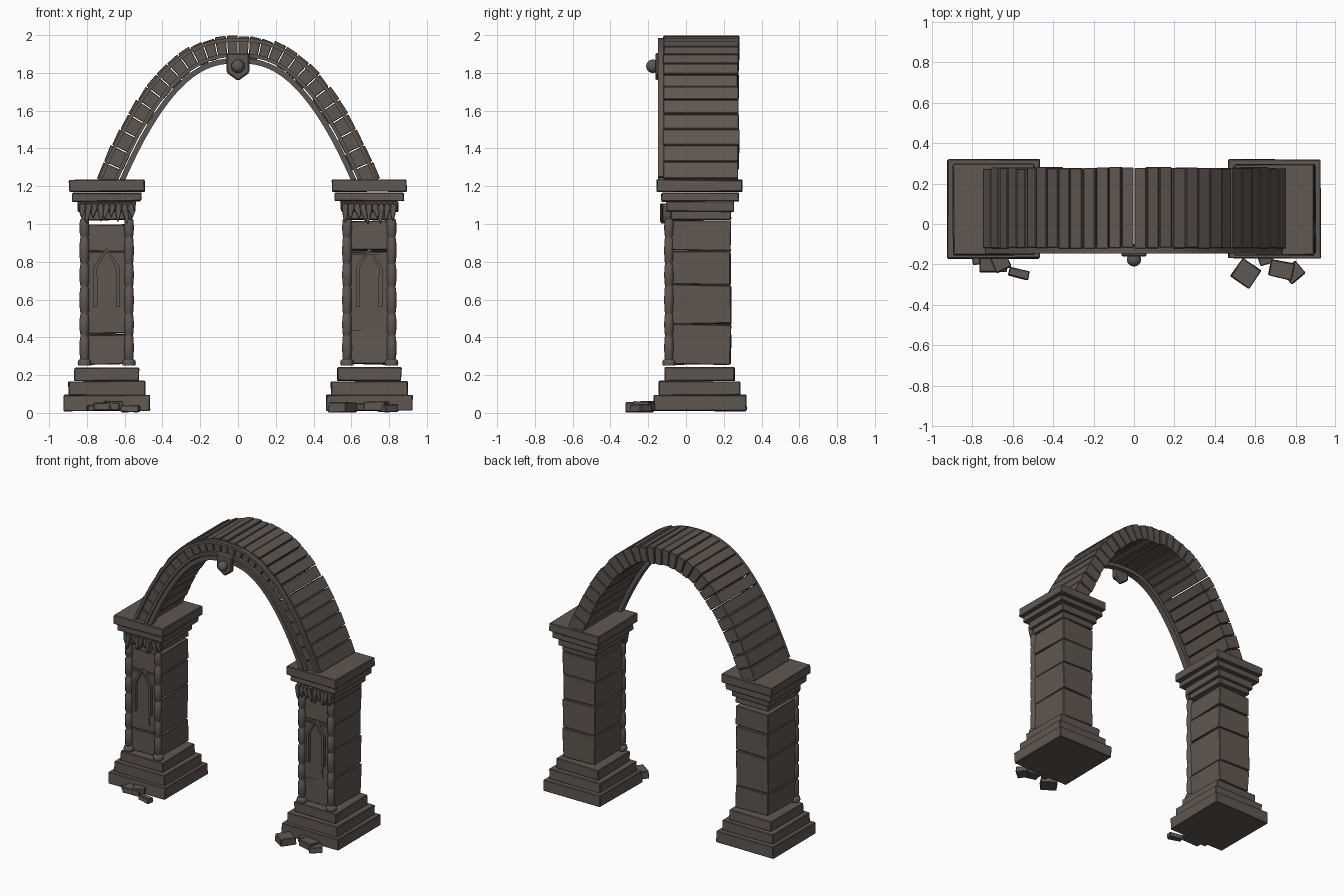
import bpy, bmesh, math, random
from mathutils import Vector, Matrix

if "Cube" in bpy.data.objects:
    bpy.data.objects.remove(bpy.data.objects["Cube"])

random.seed(4)
stone = bpy.data.materials.new("brown grey stone")
stone.diffuse_color = (0.118, 0.094, 0.08, 1)
stone.use_nodes = True
stone.node_tree.nodes["Principled BSDF"].inputs["Base Color"].default_value = stone.diffuse_color


def finish(bm, name, bevel=0.0):
    bmesh.ops.recalc_face_normals(bm, faces=bm.faces)
    me = bpy.data.meshes.new(name)
    bm.to_mesh(me)
    bm.free()
    me.materials.append(stone)
    ob = bpy.data.objects.new(name, me)
    bpy.context.collection.objects.link(ob)
    if bevel:
        m = ob.modifiers.new("worn edges", 'BEVEL')
        m.width = bevel
        m.segments = 1
    return ob


def hexa(bm, corners):
    """Six-sided block from 4 front corners followed by 4 back corners."""
    v = [bm.verts.new(c) for c in corners]
    for f in ((0, 1, 2, 3), (7, 6, 5, 4), (0, 4, 5, 1), (1, 5, 6, 2), (2, 6, 7, 3), (3, 7, 4, 0)):
        bm.faces.new([v[i] for i in f])


def block(name, x0, x1, y0, y1, z0, z1, jitter=0.003, bevel=0.004):
    bm = bmesh.new()
    c = [(x0, y0, z0), (x1, y0, z0), (x1, y0, z1), (x0, y0, z1),
         (x0, y1, z0), (x1, y1, z0), (x1, y1, z1), (x0, y1, z1)]
    hexa(bm, [Vector(p) + Vector([random.uniform(-jitter, jitter) for _ in range(3)]) for p in c])
    return finish(bm, name, bevel)


def prism(name, pts, y0, y1, bevel=0.0):
    """Front-facing outline of (x, z) points, extruded along y."""
    bm = bmesh.new()
    f = bm.faces.new([bm.verts.new((x, y0, z)) for x, z in pts])
    g = bmesh.ops.extrude_face_region(bm, geom=[f])
    bmesh.ops.translate(bm, verts=[e for e in g["geom"] if isinstance(e, bmesh.types.BMVert)],
                        vec=(0, y1 - y0, 0))
    return finish(bm, name, bevel)


def strip(name, path, w, y0, y1):
    """Raised strip along an (x, z) polyline, mitred at its corners."""
    ps = [Vector(p) for p in path]
    rows = []
    for i, p in enumerate(ps):
        d = (ps[min(i + 1, len(ps) - 1)] - ps[max(i - 1, 0)]).normalized()
        n = Vector((-d.y, d.x)) * w / 2
        rows.append((p + n, p - n))
    return prism(name, [r[0] for r in rows] + [r[1] for r in reversed(rows)], y0, y1)


def lathe(name, prof, x, y, n=12):
    bm = bmesh.new()
    rings = [[bm.verts.new((x + r * math.cos(2 * math.pi * k / n), y + r * math.sin(2 * math.pi * k / n), z))
              for k in range(n)] for r, z in prof]
    for a, b in zip(rings, rings[1:]):
        for k in range(n):
            bm.faces.new((a[k], a[(k + 1) % n], b[(k + 1) % n], b[k]))
    bm.faces.new(rings[0])
    bm.faces.new(rings[-1])
    ob = finish(bm, name)
    for p in ob.data.polygons:
        p.use_smooth = len(p.vertices) == 4
    return ob


# ---- Piers ----
for side, cx, splits in (("left", -0.695, (0.255, 0.42, 0.68, 0.853, 1.0)),
                         ("right", 0.695, (0.255, 0.47, 0.68, 0.855, 1.02))):
    # stepped base and capital slabs: half width, y range, z range
    for nm, hw, y0, y1, z0, z1 in (("base_slab", .228, -.170, .320, .01, .094),
                                   ("base_step", .204, -.142, .286, .092, .168),
                                   ("base_plinth", .170, -.112, .258, .170, .240),
                                   ("capital_neck", .132, -.082, .238, 1.022, 1.07),
                                   ("capital_collar", .152, -.102, .252, 1.065, 1.12),
                                   ("capital_slab", .183, -.13, .279, 1.12, 1.165),
                                   ("capital_top", .199, -.155, .296, 1.172, 1.234)):
        block(f"{side}_{nm}", cx - hw, cx + hw, y0, y1, z0, z1)
    # shaft courses
    for a, b in zip(splits, splits[1:]):
        block(f"{side}_shaft_block", cx - .13, cx + .13, -.085, .236, a + .003, b - .003, .005)
    # pointed niche moulding and crack on the front
    strip(f"{side}_niche_frame", [(cx - .06, .56), (cx - .06, .77), (cx, .865), (cx + .06, .77), (cx + .06, .56)],
          .02, -.11, -.08)
    prism(f"{side}_niche_panel", [(cx - .1, .435), (cx + .1, .435), (cx + .1, .84), (cx - .1, .84)],
          -.091, -.08)
    strip(f"{side}_crack", [(cx + .05, .65), (cx + .04, .59), (cx + .055, .55), (cx + .042, .52), (cx + .05, .47)],
          .008, -.098, -.08)
    # slim corner columns made of gently swelling drums
    joints = [.28, .41, .525, .67, .79, .93, 1.03]
    prof = [(.034, .25), (.036, .265), (.032, .28), (.021, .285)]
    for a, b in zip(joints, joints[1:]):
        h = b - a
        prof += [(.020, a + .004), (.0245, a + .012), (.0255, a + h * .5), (.0245, b - .012), (.020, b - .004)]
    for s in (-1, 1):
        lathe(f"{side}_corner_column", prof, cx + s * .118, -.09)
    # leaf carving under the capital
    for k in range(9):
        x = cx - .128 + k * .032
        tip = random.uniform(.995, 1.035)
        dx = random.uniform(-.012, .012)
        prism(f"{side}_capital_leaf", [(x - .015, 1.108), (x - .018, 1.08), (x + dx - .011, tip + .025),
                                       (x + dx, tip), (x + dx + .012, tip + .03), (x + .016, 1.085),
                                       (x + .014, 1.108)], random.uniform(-.138, -.108), -.08, .003)


# ---- Arch: outer curve sampled by arc length ----
def curve(x):
    return Vector((x, 2.0 - .76 * (abs(x) / .757) ** 2.38))


def at(x, depth):
    t = (curve(x + .001) - curve(x - .001)).normalized()
    return curve(x) + Vector((t.y, -t.x)) * depth


xs = [.757 * i / 400 for i in range(401)]
length = [0.0]
for a, b in zip(xs, xs[1:]):
    length.append(length[-1] + (curve(b) - curve(a)).length)


def x_at(s):
    for i in range(400):
        if length[i + 1] >= s:
            return xs[i] + (xs[i + 1] - xs[i]) * (s - length[i]) / (length[i + 1] - length[i])
    return .757


# wedge stones, shorter towards the crown
N = 14
sizes = [.062 + .038 * i / (N - 1) for i in range(N)]
scale = length[-1] / sum(sizes)
for s in (-1, 1):
    pos = 0.0
    for i, sz in enumerate(sizes):
        a, b = pos + .003, pos + sz * scale - .003
        pos += sz * scale
        xa, xb = x_at(a) * s, x_at(min(b, length[-1] - .004)) * s
        top, low = random.uniform(0, .008), random.uniform(.112, .124)
        yf, yb = -.119 + random.uniform(-.003, .003), .278 + random.uniform(-.005, .005)
        tilt = random.uniform(-.003, .006)
        q = [at(xa, top), at(xb, top + tilt), at(xb, low), at(xa, low)]
        bm = bmesh.new()
        hexa(bm, [(p.x, yf, p.y) for p in q] + [(p.x, yb, p.y) for p in q])
        finish(bm, "arch_stone", .003)

# front mouldings following the arch
for nm, d0, d1, y0, y1 in (("outer_moulding", .016, .036, -.147, -.105),
                           ("inner_moulding", .096, .116, -.140, -.10),
                           ("inner_lip", .122, .150, -.147, -.10)):
    bm = bmesh.new()
    rings = []
    for i in range(57):
        x = .75 * math.sin(math.pi / 2 * (i / 28 - 1))
        p, q = at(x, d0), at(x, d1)
        rings.append([bm.verts.new(c) for c in ((p.x, y0, p.y), (q.x, y0, q.y), (q.x, y1, q.y), (p.x, y1, p.y))])
    for a, b in zip(rings, rings[1:]):
        for k in range(4):
            bm.faces.new((a[k], a[(k + 1) % 4], b[(k + 1) % 4], b[k]))
    bm.faces.new(rings[0])
    bm.faces.new(rings[-1])
    finish(bm, nm)

# keystone shield with a boss
prism("keystone_shield", [(-.062, 1.905), (.062, 1.905), (.06, 1.80), (0, 1.757), (-.06, 1.80)], -.162, -.13, .008)
bm = bmesh.new()
bmesh.ops.create_uvsphere(bm, u_segments=12, v_segments=8, radius=.036,
                          matrix=Matrix.Translation((0, -.175, 1.835)))
finish(bm, "keystone_boss")

# ---- Fallen rubble in front of the bases ----
for x, y, w, d, z0, z1, rot in ((-.695, -.195, .135, .09, .012, .055, 0), (-.57, -.245, .10, .042, .005, .04, -14),
                                (-.66, -.19, .08, .08, .02, .062, 25), (-.77, -.175, .06, .05, .01, .04, 10),
                                (.553, -.245, .11, .11, .002, .055, -35), (.73, -.225, .115, .085, .01, .06, -12),
                                (.79, -.24, .09, .08, .005, .045, 40), (.65, -.17, .07, .06, .01, .05, 15)):
    ob = block("rubble", -w / 2, w / 2, -d / 2, d / 2, z0, z1, .003)
    ob.location = (x, y, 0)
    ob.rotation_euler = (0, 0, math.radians(rot))
